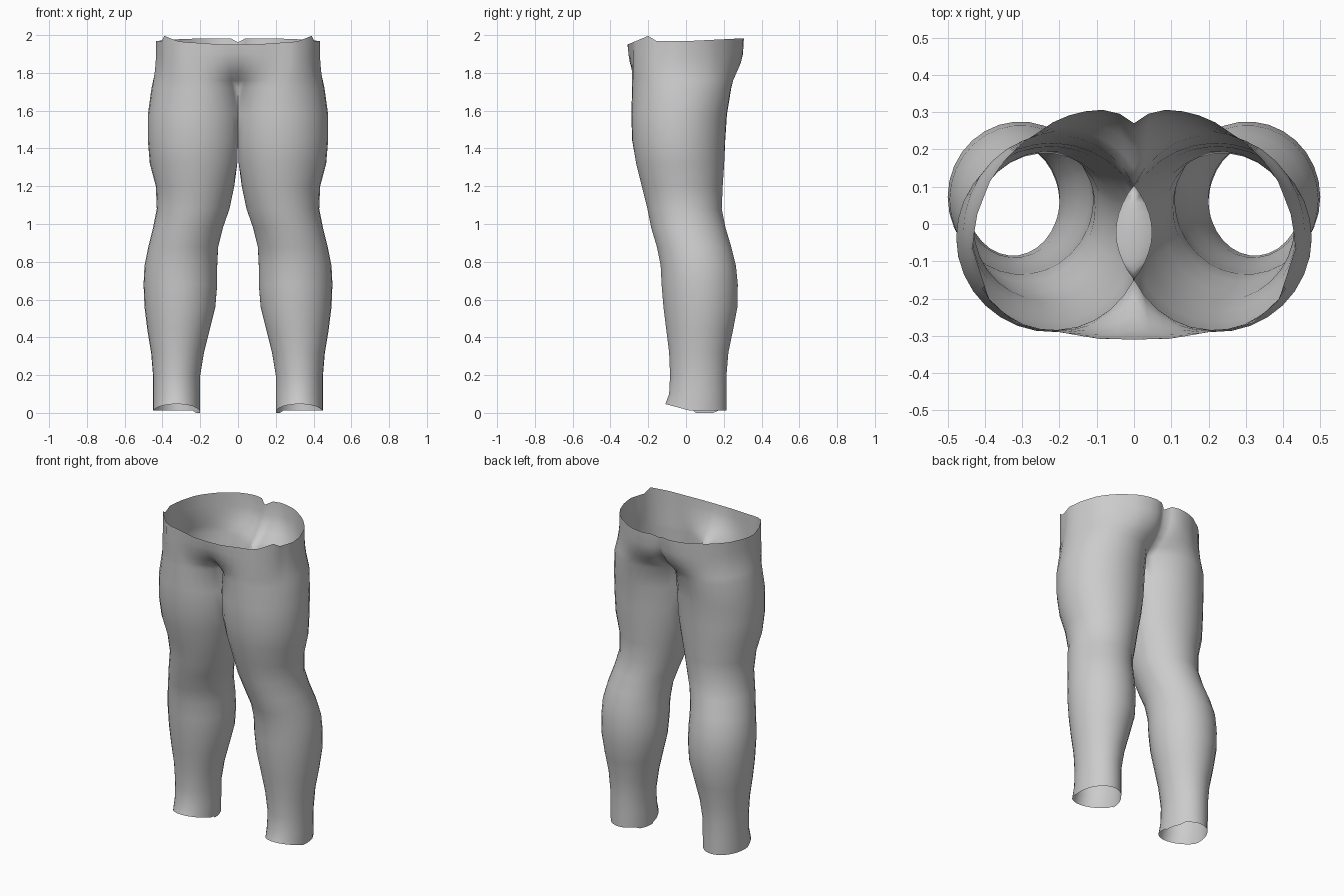
import bpy, bmesh, math
from mathutils import Vector

cube = bpy.data.objects.get("Cube")
if cube:
    bpy.data.objects.remove(cube)

ARC, INNER = 27, 9      # columns on the outside and on the inner thigh

# Leg sections: height, inner x, outer x, front y, back y
SECTIONS = [
    (0.02, 0.20, 0.45, -0.11, 0.215), (0.10, 0.20, 0.45, -0.09, 0.215),
    (0.20, 0.20, 0.45, -0.085, 0.215), (0.32, 0.18, 0.46, -0.09, 0.225),
    (0.44, 0.15, 0.48, -0.105, 0.25), (0.56, 0.12, 0.495, -0.12, 0.273),
    (0.68, 0.11, 0.50, -0.13, 0.275), (0.78, 0.11, 0.495, -0.135, 0.265),
    (0.88, 0.105, 0.475, -0.155, 0.24), (0.98, 0.08, 0.45, -0.185, 0.21),
    (1.08, 0.045, 0.43, -0.205, 0.19), (1.20, 0.02, 0.435, -0.235, 0.195),
    (1.32, -0.01, 0.467, -0.265, 0.203), (1.44, -0.03, 0.477, -0.285, 0.208),
    (1.58, -0.035, 0.477, -0.29, 0.217), (1.72, -0.03, 0.458, -0.285, 0.24),
]
# Half of the waist outline, front centre to back centre
WAIST = [(0, -0.31), (0.1, -0.308), (0.2, -0.29), (0.31, -0.275), (0.39, -0.2),
         (0.435, -0.06), (0.42, 0.03), (0.38, 0.13), (0.31, 0.21), (0.2, 0.285),
         (0.1, 0.31), (0.035, 0.295), (0, 0.27)]
# Height and how far the section has become the waist outline
HIPS = [(1.76, 0.3), (1.80, 0.6), (1.85, 0.85), (1.90, 0.96), (1.97, 1.0)]


def section(inner, outer, front, back):
    """Oval leg section, flattened against the middle plane."""
    cx, a = (inner + outer) / 2, (outer - inner) / 2
    cy, b = (front + back) / 2, (back - front) / 2
    edge = min(math.acos(max(-1, -cx / a)), 2.75)

    def point(angle, least):
        return Vector((max(least, cx + a * math.cos(angle)), cy + b * math.sin(angle), 0))
    arc = [point(-edge + 2 * edge * i / (ARC - 1), 0) for i in range(ARC)]
    gap = 2 * (math.pi - edge)
    wall = [point(edge + gap * (i + 1) / (INNER + 1), 0.004) for i in range(INNER)]
    return arc, wall


def resample(points, count):
    """Even spacing along a polyline."""
    points = [Vector((x, y, 0)) for x, y in points]
    lengths = [(q - p).length for p, q in zip(points, points[1:])]
    result = []
    for i in range(count):
        d, k = sum(lengths) * i / (count - 1), 0
        while k < len(lengths) - 1 and d > lengths[k]:
            d -= lengths[k]
            k += 1
        result.append(points[k].lerp(points[k + 1], min(1, d / lengths[k])))
    return result


def rim_height(p):
    """Waist edge: low in front, a small peak at the side, level behind."""
    if p.y < -0.17:
        return 1.95 + 0.05 * min(1, (p.y + 0.31) / 0.12)
    return 1.968 + 0.015 * max(0, p.y / 0.3) - (0.02 if p.x < 0.02 else 0)


bm = bmesh.new()


def add_row(points):
    return [bm.verts.new(p) for p in points]


def bridge(low, high, closed=False):
    n = len(low)
    for i in range(n if closed else n - 1):
        j = (i + 1) % n
        bm.faces.new((low[i], low[j], high[j], high[i]))


# Leg from the ankle to the crotch
previous = None
for z, *size in SECTIONS:
    arc, wall = section(*size)
    last = z == SECTIONS[-1][0]
    for i, p in enumerate(wall):
        if last:            # inner thighs spread under the gusset
            p.x = 0.004 + 0.045 * math.sin(math.pi * (i + 1) / (INNER + 1))
    for p in arc + wall:
        p.z = z
        if previous is None:        # uneven ankle hem
            p.z = 0.012 + 0.035 * max(0, -(p.y - 0.02) / 0.13)
            if p.x < 0.23 and p.y > 0.05:
                p.z = 0.0
    row = add_row(arc + wall)
    if previous:
        bridge(previous, row, closed=True)
    previous = row

# Gusset between the thighs
side = [previous[ARC - 1]] + previous[ARC:] + [previous[0]]
middle = add_row([(0, v.co.y, v.co.z + 0.02) for v in side[1:-1]])
bridge(side[1:-1], middle)
bm.faces.new((side[0], side[1], middle[0]))
bm.faces.new((side[-2], side[-1], middle[-1]))

# Hips, opening into the waist
thigh = [v.co.copy() for v in previous[:ARC]]
waist = resample(WAIST, ARC)
previous = previous[:ARC]
for z, blend in HIPS:
    points = [a.lerp(b, blend) for a, b in zip(thigh, waist)]
    for p in points:
        p.z = rim_height(p) if blend == 1 else z
    row = add_row(points)
    bridge(previous, row)
    previous = row

bmesh.ops.recalc_face_normals(bm, faces=bm.faces)
mesh = bpy.data.meshes.new("trousers")
bm.to_mesh(mesh)
bm.free()

trousers = bpy.data.objects.new("trousers", mesh)
bpy.context.collection.objects.link(trousers)

# Plain grey cloth
cloth = bpy.data.materials.new("grey cloth")
cloth.use_nodes = True
grey = (0.6, 0.6, 0.6, 1)
cloth.diffuse_color = grey
cloth.node_tree.nodes["Principled BSDF"].inputs["Base Color"].default_value = grey
mesh.materials.append(cloth)

# Both legs by mirroring, joined along the middle
mirror = trousers.modifiers.new("mirror", 'MIRROR')
mirror.use_axis[0] = True
mirror.merge_threshold = 0.001

bpy.ops.object.select_all(action='DESELECT')
trousers.select_set(True)
bpy.context.view_layer.objects.active = trousers
bpy.ops.object.shade_smooth_by_angle(angle=math.radians(50))
